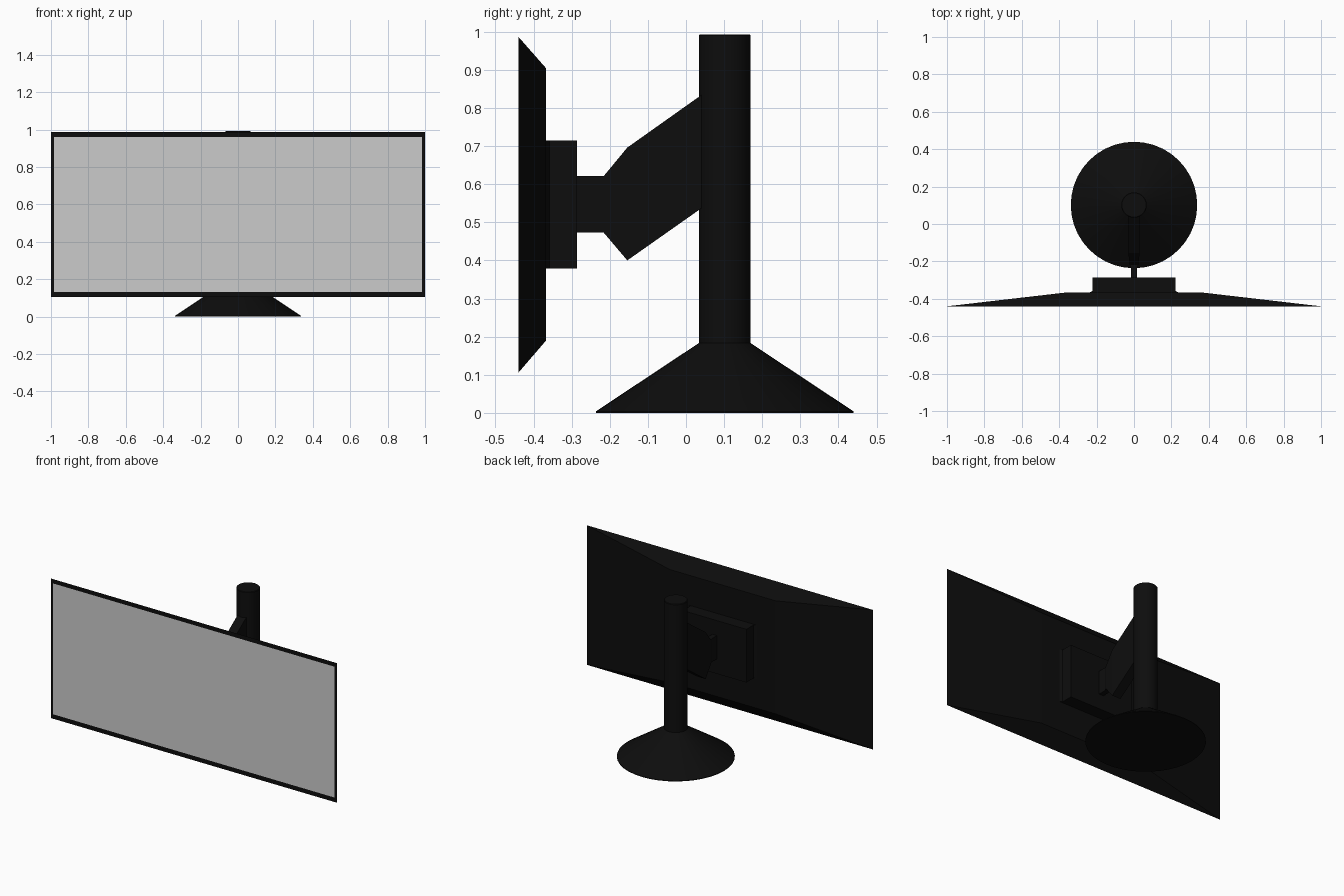
import bpy, bmesh, math

if "Cube" in bpy.data.objects:
    bpy.data.objects.remove(bpy.data.objects["Cube"])

black = bpy.data.materials.new("black_plastic")
black.diffuse_color = (0.004, 0.004, 0.004, 1)
black.use_nodes = True
black.node_tree.nodes["Principled BSDF"].inputs["Base Color"].default_value = black.diffuse_color


def loft(name, rings, mat=black, cap_start=True):
    """Skin a series of equal-length point rings and cap the ends."""
    bm = bmesh.new()
    loops = [[bm.verts.new(p) for p in ring] for ring in rings]
    for a, b in zip(loops, loops[1:]):
        for i in range(len(a)):
            j = (i + 1) % len(a)
            bm.faces.new((a[i], a[j], b[j], b[i]))
    start = bm.faces.new(loops[0])
    if len(loops) > 1:
        bm.faces.new(loops[-1])
        bmesh.ops.recalc_face_normals(bm, faces=bm.faces)
    if not cap_start:
        bmesh.ops.delete(bm, geom=[start], context='FACES_ONLY')
    me = bpy.data.meshes.new(name)
    bm.to_mesh(me)
    bm.free()
    ob = bpy.data.objects.new(name, me)
    bpy.context.collection.objects.link(ob)
    if mat:
        me.materials.append(mat)
    return ob


def rect(y, hx, z0, z1):
    return [(-hx, y, z0), (hx, y, z0), (hx, y, z1), (-hx, y, z1)]


# Display: front bezel ring and tapered back, with the panel filling the opening
panel = rect(-0.44, 0.984, 0.133, 0.96)
loft("display_housing",
     [panel, rect(-0.44, 1.0, 0.105, 0.987), rect(-0.367, 0.37, 0.19, 0.904)],
     cap_start=False)
loft("screen", [panel], mat=None)

# Mounting block with a slightly flared foot
loft("mounting_block",
     [rect(y, hx, 0.379, 0.715) for y, hx in
      ((-0.368, 0.24), (-0.358, 0.222), (-0.286, 0.222))])

# Bent arm: thin neck widening toward the column (y, half width, bottom, top)
loft("support_arm",
     [rect(*s) for s in ((-0.288, 0.016, 0.473, 0.621),
                         (-0.235, 0.016, 0.473, 0.621),
                         (-0.216, 0.024, 0.473, 0.621),
                         (-0.154, 0.03, 0.40, 0.696),
                         (0.035, 0.03, 0.533, 0.83),
                         (0.08, 0.03, 0.565, 0.862))])

# Round column with conical foot, as one turned profile (radius, z)
N = 40
profile = [(0.338, 0), (0.338, 0.004), (0.068, 0.183), (0.068, 0.99), (0.065, 0.993)]
stand = loft("stand_column_and_base",
             [[(r * math.cos(math.tau * i / N), 0.1015 + r * math.sin(math.tau * i / N), z)
               for i in range(N)] for r, z in profile])
bpy.ops.object.select_all(action='DESELECT')
stand.select_set(True)
bpy.context.view_layer.objects.active = stand
bpy.ops.object.shade_smooth_by_angle(angle=math.radians(30))
